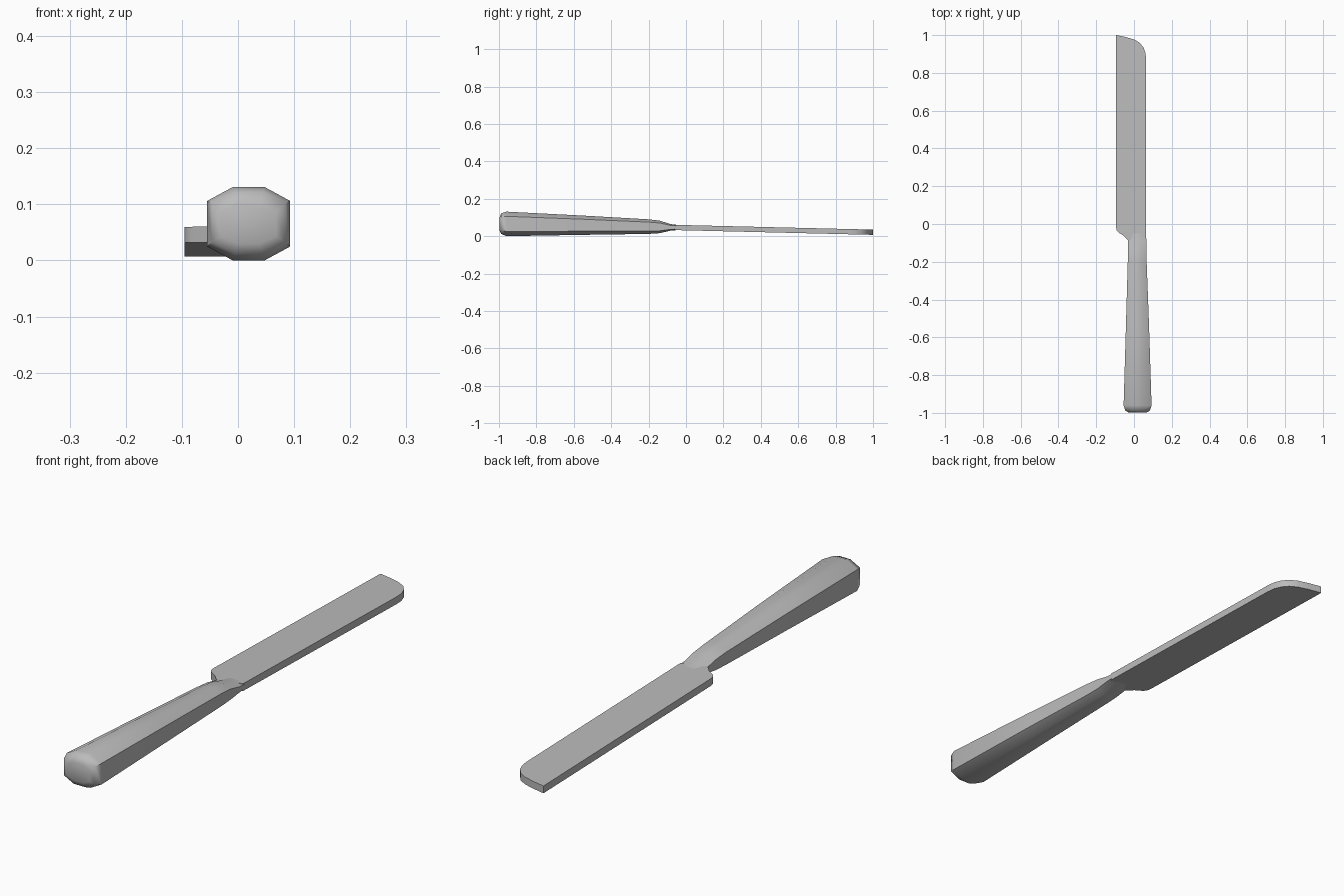
import bpy
import math

cube = bpy.data.objects.get("Cube")
if cube:
    bpy.data.objects.remove(cube, do_unlink=True)

metal = bpy.data.materials.new("brushed grey metal")
metal.use_nodes = True
colour = (0.5, 0.5, 0.5, 1)
metal.diffuse_color = colour
metal.node_tree.nodes["Principled BSDF"].inputs["Base Color"].default_value = colour


def make_object(name, verts, faces, angle):
    mesh = bpy.data.meshes.new(name)
    mesh.from_pydata(verts, [], faces)
    mesh.materials.append(metal)
    obj = bpy.data.objects.new(name, mesh)
    bpy.context.collection.objects.link(obj)
    bpy.ops.object.select_all(action="DESELECT")
    obj.select_set(True)
    bpy.context.view_layer.objects.active = obj
    bpy.ops.object.mode_set(mode="EDIT")
    bpy.ops.mesh.select_all(action="SELECT")
    bpy.ops.mesh.normals_make_consistent(inside=False)
    bpy.ops.object.mode_set(mode="OBJECT")
    bpy.ops.object.shade_smooth_by_angle(angle=math.radians(angle))
    return obj


def octagon(y, left, right, low, high):
    """Chamfered rectangle across the handle."""
    cx, cz = (left + right) / 2, (low + high) / 2
    w, h = (right - left) / 2, (high - low) / 2
    a, b = w * 0.38, h * 0.62
    points = [(a, h), (w, b), (w, -b), (a, -h), (-a, -h), (-w, -b), (-w, b), (-a, h)]
    return [(cx + px, y, cz + pz) for px, pz in points]


# Handle: octagonal rings lofted from the butt to the neck
rings = [
    octagon(-0.997, -0.03, 0.068, 0.03, 0.10),
    octagon(-0.988, -0.046, 0.084, 0.012, 0.122),
    octagon(-0.96, -0.055, 0.093, 0.0, 0.131),
    octagon(-0.55, -0.043, 0.08, 0.007, 0.11),
    octagon(-0.2, -0.033, 0.067, 0.012, 0.09),
    octagon(-0.14, -0.032, 0.065, 0.016, 0.083),
    octagon(-0.085, -0.031, 0.065, 0.029, 0.065),
    octagon(-0.03, -0.03, 0.064, 0.034, 0.058),
]
verts = [v for ring in rings for v in ring]
faces = [
    (r * 8 + i, r * 8 + (i + 1) % 8, r * 8 + 8 + (i + 1) % 8, r * 8 + 8 + i)
    for r in range(len(rings) - 1) for i in range(8)
]
faces += [tuple(range(8)), tuple(range(len(verts) - 8, len(verts)))]
make_object("handle", verts, faces, 50)

# Blade: flat outline with a rounded tip, sloping down toward the tip
outline = [
    (-0.095, 1.0), (-0.045, 0.99), (0.0, 0.977), (0.03, 0.96), (0.05, 0.935),
    (0.061, 0.905), (0.064, 0.87), (0.064, -0.06), (-0.03, -0.088),
    (-0.055, -0.062), (-0.082, -0.045), (-0.092, -0.033), (-0.095, -0.015),
]
n = len(outline)


def blade_layer(offset):
    return [(x, y, 0.031 - 0.024 * y + offset) for x, y in outline]


verts = blade_layer(0) + blade_layer(0.028)
faces = [tuple(range(n)), tuple(range(n, 2 * n))]
faces += [(i, (i + 1) % n, n + (i + 1) % n, n + i) for i in range(n)]
make_object("blade", verts, faces, 35)
